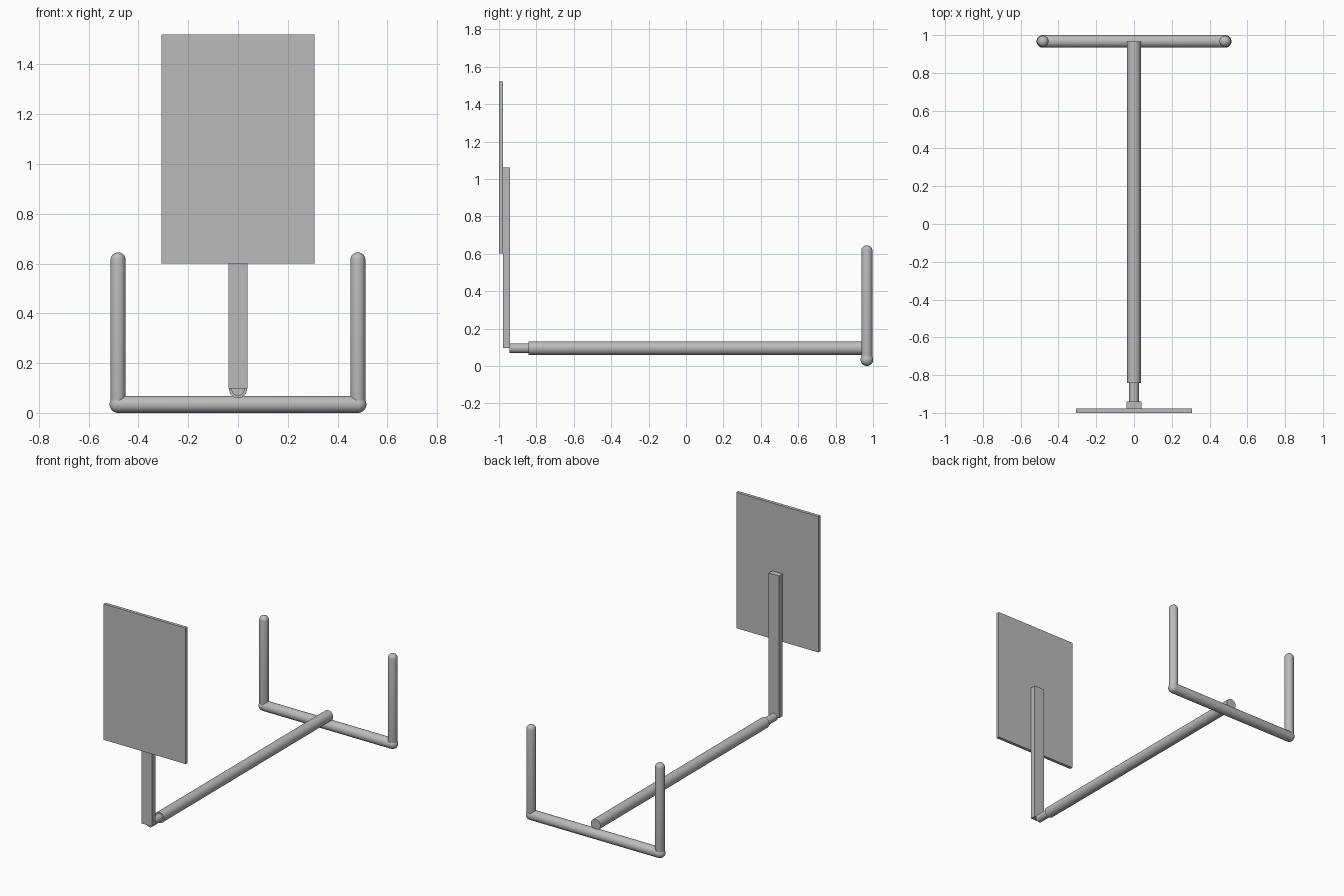
import bpy
import bmesh
from math import pi
from mathutils import Matrix, Vector

cube = bpy.data.objects.get("Cube")
if cube:
    bpy.data.objects.remove(cube, do_unlink=True)

grey = bpy.data.materials.new("plain grey")
grey.use_nodes = True
color = (0.5, 0.5, 0.5, 1)
grey.diffuse_color = color
grey.node_tree.nodes["Principled BSDF"].inputs["Base Color"].default_value = color


def finish(bm, name, smooth=False):
    bmesh.ops.recalc_face_normals(bm, faces=bm.faces)
    mesh = bpy.data.meshes.new(name)
    bm.to_mesh(mesh)
    bm.free()
    mesh.materials.append(grey)
    obj = bpy.data.objects.new(name, mesh)
    bpy.context.collection.objects.link(obj)
    if smooth:
        bpy.ops.object.select_all(action="DESELECT")
        obj.select_set(True)
        bpy.context.view_layer.objects.active = obj
        bpy.ops.object.shade_smooth_by_angle(angle=pi / 6)
    return obj


def box(name, low, high):
    low, high = Vector(low), Vector(high)
    bm = bmesh.new()
    size = Matrix.Diagonal((high - low).to_4d())
    bmesh.ops.create_cube(bm, size=1, matrix=Matrix.Translation((low + high) / 2) @ size)
    return finish(bm, name)


def rod(name, start, end, radius, rounded=False):
    """Round bar between two points, with flat or domed ends."""
    start, end = Vector(start), Vector(end)
    axis = end - start
    bm = bmesh.new()
    if rounded:
        # Pull the two halves of a sphere apart along its middle band
        bmesh.ops.create_uvsphere(bm, u_segments=32, v_segments=17, radius=radius)
        for v in bm.verts:
            v.co.z += axis.length / 2 * (1 if v.co.z > 0 else -1)
    else:
        bmesh.ops.create_cone(bm, cap_ends=True, segments=32, radius1=radius,
                              radius2=radius, depth=axis.length)
    turn = axis.to_track_quat("Z", "Y").to_matrix().to_4x4()
    bm.transform(Matrix.Translation((start + end) / 2) @ turn)
    return finish(bm, name, smooth=True)


# Front panel and its post
box("panel", (-0.307, -1, 0.6), (0.307, -0.978, 1.52))
box("panel_post", (-0.039, -0.978, 0.097), (0.039, -0.94, 1.06))

# Long tube with the thinner rod sliding into its front end
rod("inner_rod", (0, -0.945, 0.095), (0, -0.8, 0.095), 0.026)
rod("long_tube", (0, -0.842, 0.095), (0, 0.967, 0.095), 0.036)

# Rear crossbar and uprights
rod("crossbar", (-0.482, 0.967, 0.034), (0.482, 0.967, 0.034), 0.034, rounded=True)
for side, x in (("left", 0.482), ("right", -0.482)):
    rod(side + "_upright", (x, 0.967, 0.034), (x, 0.967, 0.615), 0.03, rounded=True)
